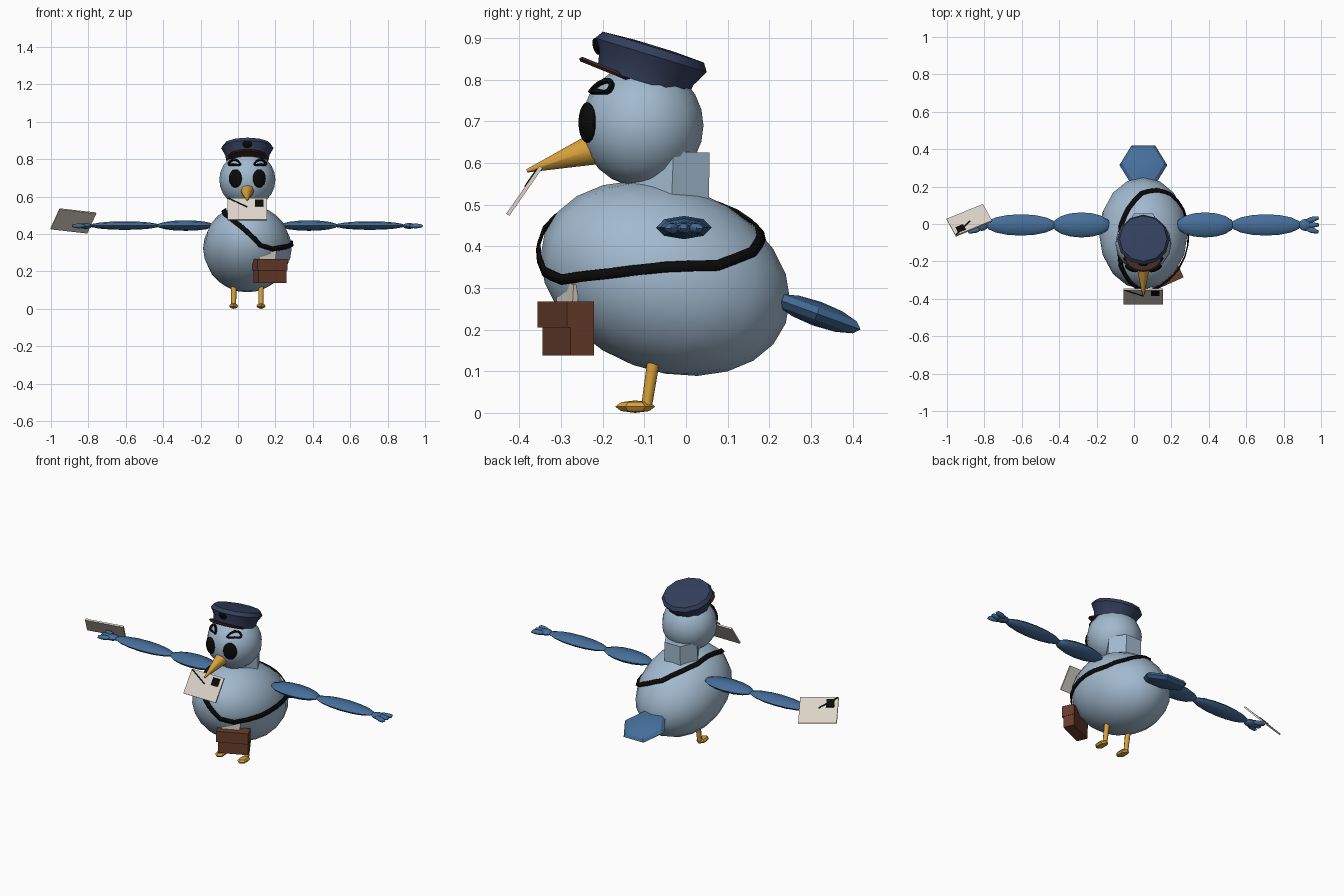
import bpy, bmesh, math
from mathutils import Vector, Matrix, Euler

if "Cube" in bpy.data.objects:
    bpy.data.objects.remove(bpy.data.objects["Cube"])

CX = 0.05  # the bird's own centre line


def material(name, rgb):
    m = bpy.data.materials.new(name)
    m.use_nodes = True
    color = (*rgb, 1)
    m.diffuse_color = color
    m.node_tree.nodes["Principled BSDF"].inputs["Base Color"].default_value = color
    return m


LIGHT = material("pale blue", (0.36, 0.49, 0.62))
WING = material("wing blue", (0.06, 0.155, 0.32))
NAVY = material("navy", (0.035, 0.05, 0.11))
YELLOW = material("beak yellow", (0.68, 0.36, 0.045))
BROWN = material("leather brown", (0.14, 0.047, 0.024))
DARK = material("dark brown", (0.05, 0.02, 0.015))
PAPER = material("paper", (0.72, 0.66, 0.58))
BLACK = material("black", (0.003, 0.003, 0.003))


def place(loc, rot=(0, 0, 0), scale=(1, 1, 1)):
    """Transform with the rotation given in degrees."""
    return Matrix.LocRotScale(Vector(loc), Euler([math.radians(a) for a in rot]), Vector(scale))


def finish(name, bm, mat, smooth=50):
    bmesh.ops.recalc_face_normals(bm, faces=bm.faces)
    me = bpy.data.meshes.new(name)
    bm.to_mesh(me)
    bm.free()
    me.materials.append(mat)
    if smooth:
        me.shade_smooth()
        me.set_sharp_from_angle(angle=math.radians(smooth))
    ob = bpy.data.objects.new(name, me)
    bpy.context.collection.objects.link(ob)
    return ob


def ball(name, mat, matrix, seg=16, rings=10, smooth=50):
    bm = bmesh.new()
    bmesh.ops.create_uvsphere(bm, u_segments=seg, v_segments=rings, radius=1, matrix=matrix)
    return finish(name, bm, mat, smooth)


def box(name, mat, matrix):
    bm = bmesh.new()
    bmesh.ops.create_cube(bm, size=1, matrix=matrix)
    return finish(name, bm, mat, 0)


def cone(name, mat, start, end, r1, r2, seg, spin=0, smooth=50):
    a, b = Vector(start), Vector(end)
    turn = (b - a).to_track_quat("Z", "Y").to_matrix().to_4x4()
    m = Matrix.Translation((a + b) / 2) @ turn @ Matrix.Rotation(math.radians(spin), 4, "Z")
    bm = bmesh.new()
    bmesh.ops.create_cone(bm, cap_ends=True, segments=seg, radius1=r1, radius2=r2,
                          depth=(b - a).length, matrix=m)
    return finish(name, bm, mat, smooth)


def lathe(name, mat, profile, seg, matrix, smooth=35):
    """Capped stack of rings, from (radius, height) pairs."""
    bm = bmesh.new()
    rings = [[bm.verts.new(matrix @ Vector((r * math.cos(i * math.tau / seg),
                                            r * math.sin(i * math.tau / seg), h)))
              for i in range(seg)] for r, h in profile]
    for lo, hi in zip(rings, rings[1:]):
        for i in range(seg):
            j = (i + 1) % seg
            bm.faces.new((lo[i], lo[j], hi[j], hi[i]))
    bm.faces.new(rings[0])
    bm.faces.new(rings[-1])
    return finish(name, bm, mat, smooth)


# Body, head and nape
body = place((CX, -0.05, 0.323), (-20.5, 0, 0), (0.237, 0.309, 0.222))
ball("body", LIGHT, body, rings=12)
head_at = Vector((CX, -0.105, 0.69))
ball("head", LIGHT, place(head_at, (0, 0, 0), (0.15, 0.147, 0.148)), rings=12)
cone("nape", LIGHT, (CX, -0.035, 0.5), (CX, -0.03, 0.628), 0.104, 0.1, 6, 30, 0)

# Tail fan
ball("tail", WING, place((CX, 0.315, 0.238), (-20, 0, 0), (0.128, 0.128, 0.03))
     @ Matrix.Rotation(math.radians(30), 4, "Z"), 6, 6, 30)

# Beak
cone("beak", YELLOW, (CX, -0.225, 0.632), (CX, -0.382, 0.581), 0.037, 0.004, 8)

# Parts repeated on each side
for s, side in ((1, "left"), (-1, "right")):
    def at(x, y, z):
        return (CX + s * x, y, z)

    # Wings used as arms, with three finger feathers
    ball(f"{side}_upper_arm", WING, place(at(0.33, -0.005, 0.445), (0, 90, 0), (0.028, 0.067, 0.155)), 8, 8)
    ball(f"{side}_forearm", WING, place(at(0.655, -0.005, 0.445), (0, 90, 0), (0.023, 0.057, 0.19)), 8, 8)
    ball(f"{side}_palm", WING, place(at(0.865, -0.005, 0.443), (0, 90, 0), (0.016, 0.032, 0.035)), 8, 6)
    for k in (-1, 0, 1):
        ball(f"{side}_finger", WING, place(at(0.9, -0.005 + k * 0.028, 0.443),
             (0, 0, s * k * 16), (0.044, 0.016, 0.013)), 6, 6)

    # Legs and feet
    cone(f"{side}_leg", YELLOW, at(0.073, -0.094, 0.02), at(0.073, -0.078, 0.125), 0.013, 0.015, 8)
    ball(f"{side}_foot", YELLOW, place(at(0.073, -0.122, 0.015), (0, 0, 0), (0.028, 0.048, 0.015)), 6, 4, 30)

    # Eyes and looped brows lying on the head
    ball(f"{side}_eye", BLACK, place(at(0.064, -0.237, 0.697), (0, 0, s * 24), (0.038, 0.016, 0.049)))
    bm = bmesh.new()
    loop = []
    for i in range(14):
        a = i * math.tau / 14
        x = 0.068 + 0.03 * math.cos(a)
        z = 0.783 + 0.013 * math.sin(a) - 12 * (x - 0.068) ** 2
        d = Vector((s * x, -math.sqrt(0.0225 - x * x - (z - 0.69) ** 2), z - 0.69))
        mid = Vector((s * 0.068, -0.096, 0.092))
        out = (d - mid).normalized() * 0.006
        loop.append([bm.verts.new(head_at + d * 1.02 + out), bm.verts.new(head_at + d * 1.02 - out)])
    for p, q in zip(loop, loop[1:] + loop[:1]):
        bm.faces.new((p[0], q[0], q[1], p[1]))
    brow = finish(f"{side}_brow", bm, BLACK, 0)
    mod = brow.modifiers.new("thickness", "SOLIDIFY")
    mod.thickness, mod.offset = 0.009, 0

# Cap with visor and badge
cap = place((CX, -0.104, 0.794), (-17, 0, 0))
lathe("cap", NAVY, [(0.113, 0), (0.119, 0.03), (0.14, 0.068), (0.127, 0.088), (0.05, 0.092)], 12, cap)
lathe("visor", DARK, [(0.085, 0), (0.09, 0.006), (0.085, 0.012)], 16,
      place((CX, -0.175, 0.812), (-22, 0, 0), (1.15, 1, 1)))
ball("cap_badge", BLACK, cap @ place((0, -0.131, 0.05), (32, 0, 0), (0.026, 0.009, 0.021)), 12, 6)

# Shoulder strap: a ribbon projected on the body
path = [Vector(p) for p in (
    (-.08, -.1, .54), (-.085, -.25, .53), (-.02, -.32, .47), (.06, -.35, .4), (.12, -.34, .34),
    (.18, -.29, .32), (.26, -.17, .335), (.29, -.05, .35), (.27, .08, .355), (.2, .17, .39),
    (.13, .2, .43), (.04, .19, .47), (-.04, .1, .52), (-.08, 0, .535))]
inv = body.inverted()
samples = []
for i, p in enumerate(path):
    q = path[(i + 1) % len(path)]
    for f in (0, 0.5):
        unit = (inv @ p.lerp(q, f)).normalized()
        samples.append((body @ (unit * 1.025), (inv.to_3x3().transposed() @ unit).normalized()))
bm = bmesh.new()
pairs = []
for i, (p, n) in enumerate(samples):
    along = samples[(i + 1) % len(samples)][0] - samples[i - 1][0]
    across = n.cross(along).normalized() * 0.0125
    pairs.append((bm.verts.new(p + across), bm.verts.new(p - across)))
for p, q in zip(pairs, pairs[1:] + pairs[:1]):
    bm.faces.new((p[0], q[0], q[1], p[1]))
strap = finish("strap", bm, BLACK, 40)
mod = strap.modifiers.new("thickness", "SOLIDIFY")
mod.thickness, mod.offset = 0.007, 0

# Satchel with a flap and a letter poking out
bag = place((0.172, -0.283, 0.2), (0, 0, 24))
box("satchel", BROWN, bag @ place((0, 0, 0), (0, 0, 0), (0.165, 0.062, 0.125)))
box("satchel_flap", BROWN, bag @ place((-0.003, -0.005, 0.036), (0, 0, 0), (0.175, 0.07, 0.063)))
box("satchel_letter", PAPER, bag @ place((-0.015, 0.005, 0.08), (0, 8, 0), (0.095, 0.014, 0.07)))


def letter(name, centre, right, up, flip):
    """Envelope with a stamp and one flap line, from its edge directions."""
    r, u = Vector(right), Vector(up)
    w, h = r.length, u.length
    n = r.cross(u).normalized()
    m = Matrix((r.normalized(), n.cross(r).normalized(), n)).transposed().to_4x4()
    m.translation = centre
    box(name, PAPER, m @ place((0, 0, 0), (0, 0, 0), (w, h, 0.009)))
    box(name + "_stamp", BLACK, m @ place((0.3 * w, 0.26 * h, 0.004), (0, 0, 0), (0.045, 0.045, 0.006)))
    a, b = Vector((-0.48 * w * flip, 0.48 * h, 0)), Vector((0, 0.08 * h, 0))
    angle = math.degrees(math.atan2(b.y - a.y, b.x - a.x))
    mid = (a + b) / 2 + Vector((0, 0, 0.004))
    box(name + "_line", BLACK, m @ place(mid, (0, 0, angle), ((b - a).length, 0.007, 0.005)))


letter("beak_letter", (CX, -0.388, 0.533), (0.21, 0, 0), (0, 0.08, 0.115), 1)
letter("hand_letter", (-0.88, 0.02, 0.47), (-0.195, -0.08, 0.022), (0.045, -0.09, 0.107), -1)
